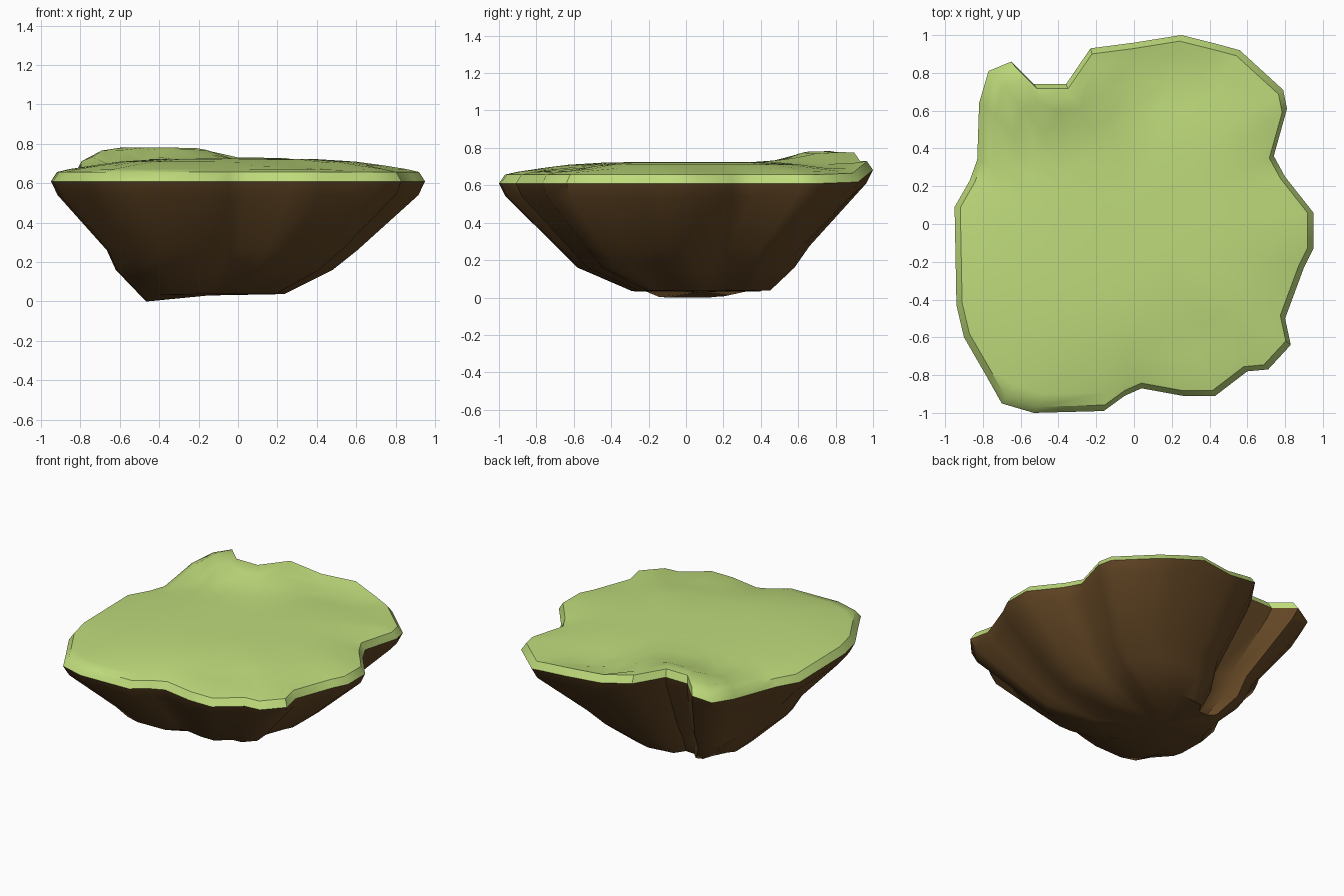
import bpy, math

if "Cube" in bpy.data.objects:
    bpy.data.objects.remove(bpy.data.objects["Cube"])

# Island shoreline seen from above (counter-clockwise)
OUTLINE = [
    (0.95, 0.06), (0.80, 0.25), (0.74, 0.36), (0.81, 0.61), (0.79, 0.71), (0.56, 0.92),
    (0.45, 0.95), (0.25, 1.0), (0.0, 0.96), (-0.23, 0.93), (-0.36, 0.74), (-0.53, 0.74),
    (-0.65, 0.86), (-0.77, 0.81), (-0.82, 0.64), (-0.83, 0.34), (-0.87, 0.23), (-0.95, 0.09),
    (-0.94, -0.43), (-0.90, -0.60), (-0.79, -0.79), (-0.70, -0.95), (-0.53, -1.0),
    (-0.16, -0.99), (-0.05, -0.91), (0.04, -0.87), (0.26, -0.91), (0.43, -0.91),
    (0.60, -0.78), (0.71, -0.77), (0.83, -0.64), (0.80, -0.50), (0.90, -0.23), (0.95, -0.13)]


def lift(x, y):
    """Raised middle of the back edge plus the flat-topped knoll at the back left."""
    t = min(max((y - 0.68) / 0.3, 0), 1)
    back = 0.075 * t * t * (3 - 2 * t) * math.exp(-((x - 0.05) / 0.42) ** 4)
    knoll = 0.125 * math.exp(-((x + 0.42) / 0.43) ** 4 - ((y - 0.8) / 0.32) ** 4)
    return max(back, knoll)


def ring(scale, z, cx=0, cy=0, rise=1.0):
    return [(cx + x * scale, cy + y * scale, z + rise * lift(x, y)) for x, y in OUTLINE]


def relax(points):
    """Soften a closed outline by averaging each point with its neighbours."""
    n = len(points)
    return [tuple((points[i - 1][k] + 2 * points[i][k] + points[(i + 1) % n][k]) / 4
                  for k in (0, 1)) for i in range(n)]


def loft(name, rings, tip, color, angle):
    """Skin a stack of rings and close the last one with a fan."""
    n = len(OUTLINE)
    verts = [v for r in rings for v in r] + [tip]
    faces = []
    for k in range(len(rings) - 1):
        for i in range(n):
            j = (i + 1) % n
            faces.append((k * n + i, k * n + j, (k + 1) * n + j, (k + 1) * n + i))
    base = (len(rings) - 1) * n
    faces += [(base + i, base + (i + 1) % n, len(verts) - 1) for i in range(n)]
    if tip[2] < 0.3:                       # downward skins wind the other way
        faces = [f[::-1] for f in faces]
    mesh = bpy.data.meshes.new(name)
    mesh.from_pydata(verts, [], faces)
    obj = bpy.data.objects.new(name, mesh)
    bpy.context.collection.objects.link(obj)
    mat = bpy.data.materials.new(name + "_color")
    mat.diffuse_color = color
    mat.use_nodes = True
    mat.node_tree.nodes["Principled BSDF"].inputs["Base Color"].default_value = mat.diffuse_color
    mesh.materials.append(mat)
    bpy.ops.object.select_all(action='DESELECT')
    obj.select_set(True)
    bpy.context.view_layer.objects.active = obj
    bpy.ops.object.shade_smooth_by_angle(angle=math.radians(angle))
    return obj


# Grass: bevelled rim, then a gently domed top whose rings soften inwards
grass_rings = [ring(1.0, 0.61), ring(0.968, 0.657)]
shore = OUTLINE
for s, dome in ((0.9, 0.012), (0.78, 0.032), (0.65, 0.05), (0.45, 0.062), (0.2, 0.065)):
    r = []
    for x, y in shore:
        x, y = x * s, y * s
        dent = 0.02 * math.exp(-((x - 0.35) / 0.25) ** 2 - ((y + 0.6) / 0.12) ** 2)
        r.append((x, y, 0.66 + (dome ** 3 + lift(x, y) ** 3) ** (1 / 3) - dent))
    grass_rings.append(r)
    shore = relax(shore)
loft("grass_top", grass_rings, (0, 0, 0.725), (0.52, 0.71, 0.2, 1), 42)

# Earth: tapering underside that follows the shoreline, slightly tilted foot
earth_rings = [
    ring(1.0, 0.61),
    ring(0.965, 0.54),
    ring(0.67, 0.26, -0.03, -0.01, 0.2),
    ring(0.58, 0.16, -0.07, 0.0, 0.0),
    [(x, y, z + 0.07 * min(x + 0.25, 0) * (2.5 if -0.2 < y < 0.25 else 0.5))
     for x, y, z in ring(0.37, 0.037, -0.115, 0.08, 0.0)]]
loft("earth_underside", earth_rings, (-0.15, 0.08, 0.03), (0.125, 0.062, 0.018, 1), 45)
